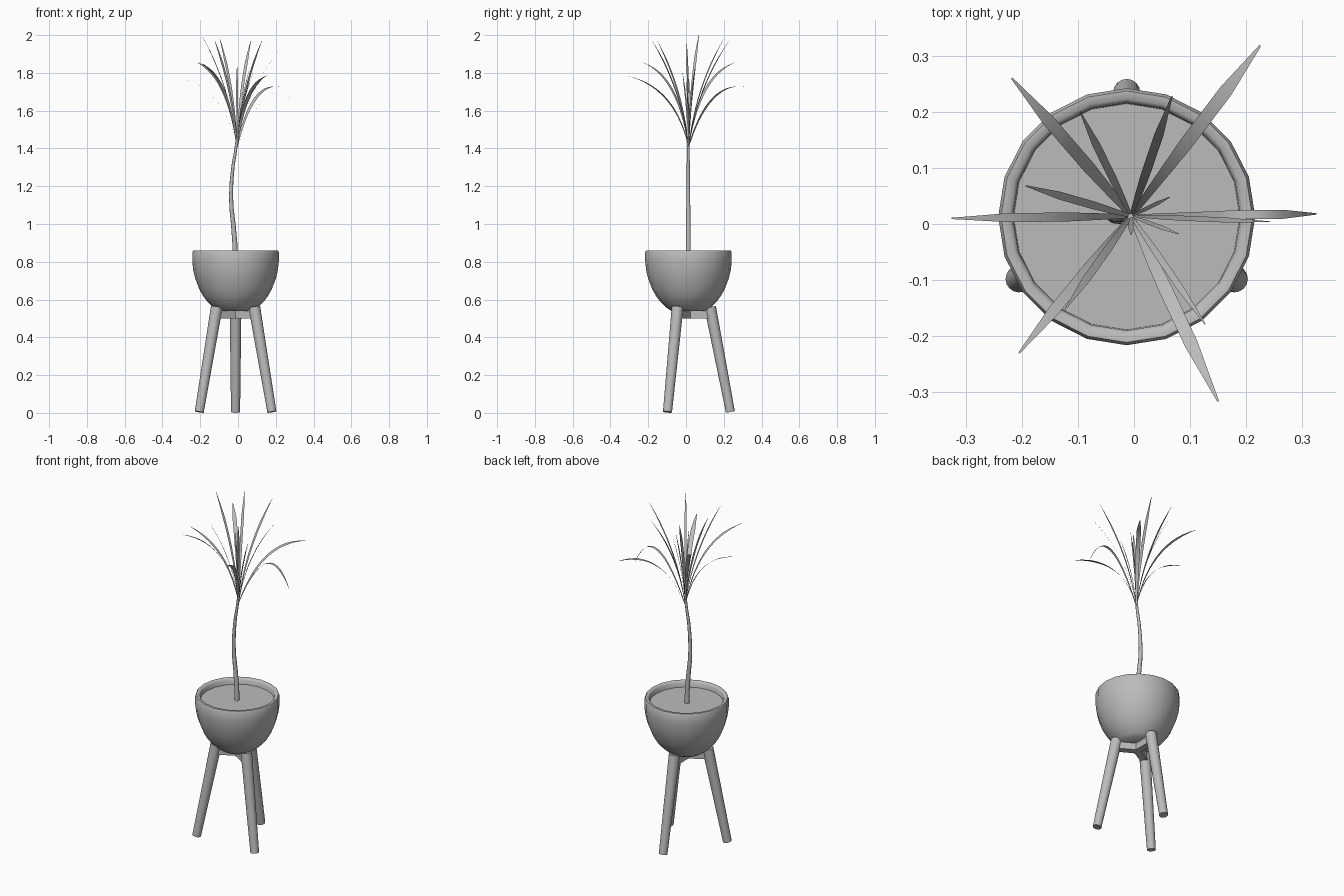
import bpy, bmesh, math
from mathutils import Vector

cube = bpy.data.objects.get("Cube")
if cube:
    bpy.data.objects.remove(cube, do_unlink=True)

CENTRE = Vector((-0.013, 0.013, 0))
CROWN = Vector((-0.005, 0.014, 1.41))

grey = bpy.data.materials.new("plain grey")
grey.use_nodes = True
colour = (0.5, 0.5, 0.5, 1)
grey.diffuse_color = colour
grey.node_tree.nodes["Principled BSDF"].inputs["Base Color"].default_value = colour


def finish(name, bm, smooth=True):
    """Turn a bmesh into a named, coloured object."""
    mesh = bpy.data.meshes.new(name)
    bm.to_mesh(mesh)
    bm.free()
    ob = bpy.data.objects.new(name, mesh)
    bpy.context.collection.objects.link(ob)
    mesh.materials.append(grey)
    if smooth:
        bpy.ops.object.select_all(action="DESELECT")
        ob.select_set(True)
        bpy.context.view_layer.objects.active = ob
        bpy.ops.object.shade_smooth_by_angle(angle=math.radians(50))
    return ob


def skin(name, rings, caps=True):
    """Join rings of points into a closed tube."""
    bm = bmesh.new()
    loops = [[bm.verts.new(p) for p in ring] for ring in rings]
    n = len(loops[0])
    for a, b in zip(loops, loops[1:]):
        for i in range(n):
            j = (i + 1) % n
            bm.faces.new((a[i], a[j], b[j], b[i]))
    if caps:
        bm.faces.new(loops[0][::-1])
        bm.faces.new(loops[-1])
    bmesh.ops.recalc_face_normals(bm, faces=bm.faces)
    return finish(name, bm)


def ring(centre, radius, sides, axis=Vector((0, 0, 1))):
    turn = Vector((0, 0, 1)).rotation_difference(axis)
    return [centre + turn @ Vector((radius * math.cos(a), radius * math.sin(a), 0))
            for a in (math.tau * i / sides for i in range(sides))]


# Bowl with a rounded rim, closed inside by the soil
profile = [(0.09, 0.54), (0.115, 0.556), (0.146, 0.585), (0.17, 0.616), (0.192, 0.655),
           (0.213, 0.71), (0.224, 0.755), (0.229, 0.80), (0.229, 0.85), (0.224, 0.86),
           (0.21, 0.86), (0.203, 0.852), (0.201, 0.815)]
skin("pot", [ring(CENTRE + Vector((0, 0, z)), r, 20) for r, z in profile])

bm = bmesh.new()
bm.faces.new([bm.verts.new(p) for p in ring(CENTRE + Vector((0, 0, 0.825)), 0.202, 20)])
finish("soil", bm, False)

# Three splayed legs, each with a brace to the middle
for k, side in enumerate(("back", "right", "left")):
    angle = math.radians(90 + 120 * k)
    out = Vector((math.cos(angle), math.sin(angle), 0))
    across = Vector((-out.y, out.x, 0))
    foot = CENTRE + out * 0.222 + Vector((0, 0, 0.005))
    top = CENTRE + out * 0.115 + Vector((0, 0, 0.56))
    axis = (top - foot).normalized()
    skin(side + "_leg", [ring(foot, 0.024, 16, axis), ring(top, 0.031, 16, axis)])
    corners = [(-0.02, 0.5), (0.02, 0.5), (0.02, 0.542), (-0.02, 0.542)]
    skin(side + "_brace", [[CENTRE + out * d + across * w + Vector((0, 0, z))
                            for w, z in corners] for d in (0, 0.12)])

# Bent trunk, slightly tapered
bends = [(-0.015, 0.82), (-0.017, 0.90), (-0.025, 1.0), (-0.034, 1.08), (-0.037, 1.15),
         (-0.034, 1.23), (-0.026, 1.31), (-0.014, 1.38), (-0.005, 1.45)]
skin("trunk", [ring(Vector((x, 0.012, z)), 0.014 - 0.0009 * i, 10)
               for i, (x, z) in enumerate(bends)])

UPRIGHT, SPREAD, ARCHED = (0.2, 0.55), (0.22, 0.85), (0.35, 1.12)


def leaf(name, x, y, z, width, bend):
    """Tapered blade along a quadratic curve from the crown to its tip."""
    tip = Vector((x, y, z)) - CROWN
    flat = Vector((tip.x, tip.y, 0))
    mid = flat * bend[0] + Vector((0, 0, tip.z * bend[1]))
    across = Vector((-flat.y, flat.x, 0)).normalized()
    bm = bmesh.new()
    previous = None
    steps = 14
    for i in range(steps + 1):
        t = i / steps
        p = CROWN + mid * (2 * t * (1 - t)) + tip * t * t
        w = width / 2 * min(1, 0.35 + 1.3 * t, 0.15 + 4 * (1 - t))
        pair = [bm.verts.new(p - across * w), bm.verts.new(p + across * w)]
        if previous:
            bm.faces.new((previous[0], pair[0], pair[1], previous[1]))
        previous = pair
    finish(name, bm)


# Tip position, width and bend of each blade
leaves = [
    (0.325, 0.018, 1.58, 0.016, (0.6, 2.8)),
    (0.243, 0.004, 1.955, 0.009, UPRIGHT),
    (0.225, 0.318, 1.725, 0.024, ARCHED),
    (0.068, 0.228, 1.97, 0.016, UPRIGHT),
    (-0.096, 0.20, 1.98, 0.014, UPRIGHT),
    (-0.218, 0.26, 1.855, 0.022, SPREAD),
    (-0.193, 0.068, 2.0, 0.014, UPRIGHT),
    (-0.325, 0.01, 1.78, 0.016, SPREAD),
    (-0.205, -0.23, 1.855, 0.02, SPREAD),
    (-0.123, -0.152, 1.97, 0.014, UPRIGHT),
    (0.15, -0.316, 1.785, 0.024, SPREAD),
    (0.127, -0.179, 1.97, 0.012, UPRIGHT),
    (0.064, 0.048, 1.83, 0.007, UPRIGHT),
    (0.08, -0.018, 1.80, 0.007, UPRIGHT),
    (-0.005, -0.02, 1.84, 0.009, UPRIGHT),
]
for i, spec in enumerate(leaves):
    leaf(f"leaf_{i + 1}", *spec)
